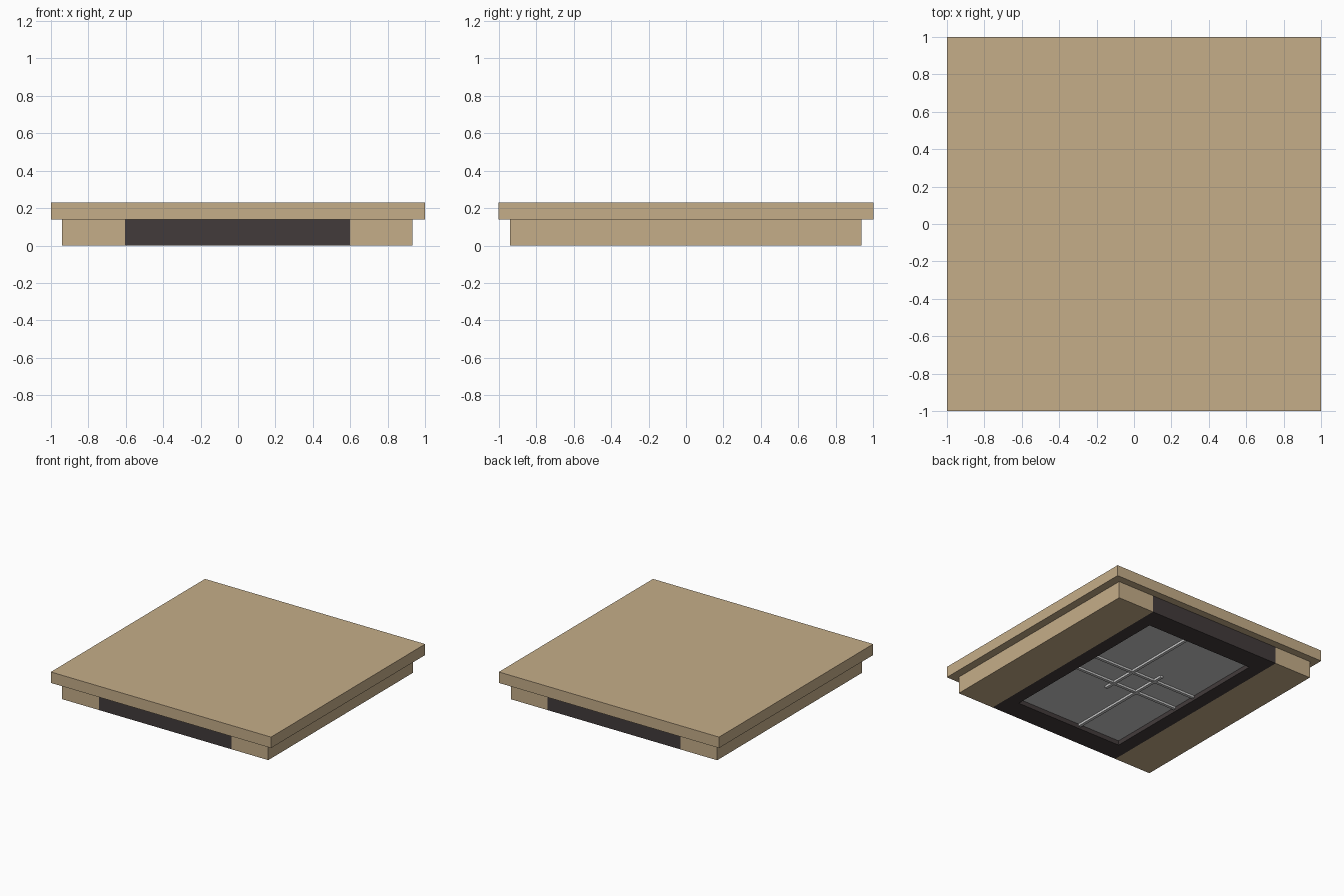
import bpy, bmesh
from mathutils import Vector

if "Cube" in bpy.data.objects:
    bpy.data.objects.remove(bpy.data.objects["Cube"])


def material(name, rgb):
    m = bpy.data.materials.new(name)
    m.diffuse_color = (*rgb, 1)
    m.use_nodes = True
    m.node_tree.nodes["Principled BSDF"].inputs["Base Color"].default_value = m.diffuse_color
    return m


wood = material("tan_wood", (0.56, 0.42, 0.25))
dark = material("dark_frame", (0.055, 0.044, 0.044))


def box(name, lo, hi, mat=None, pocket=None):
    """Box between two corners; pocket = (half x, half y, depth) sunk into the underside."""
    lo, hi = Vector(lo), Vector(hi)
    bm = bmesh.new()
    bmesh.ops.create_cube(bm, size=1)
    for v in bm.verts:
        v.co = Vector([(lo[i] + hi[i]) / 2 + v.co[i] * (hi[i] - lo[i]) for i in range(3)])
    if pocket:
        px, py, depth = pocket
        bm.normal_update()
        floor = min(bm.faces, key=lambda f: f.calc_center_median().z)
        bmesh.ops.inset_region(bm, faces=[floor], thickness=0.05)
        for v in floor.verts:
            v.co.x = px if v.co.x > 0 else -px
            v.co.y = py if v.co.y > 0 else -py
        sunk = bmesh.ops.extrude_discrete_faces(bm, faces=[floor])["faces"][0]
        for v in sunk.verts:
            v.co.z += depth
        bmesh.ops.recalc_face_normals(bm, faces=bm.faces[:])
    mesh = bpy.data.meshes.new(name)
    bm.to_mesh(mesh)
    bm.free()
    if mat:
        mesh.materials.append(mat)
    obj = bpy.data.objects.new(name, mesh)
    bpy.context.collection.objects.link(obj)
    return obj


# Overhanging top slab
box("top_slab", (-1, -1, 0.14), (1, 1, 0.23), wood)

# Wooden side blocks either side of the dark frame
box("side_block_left", (-0.94, -0.94, 0), (-0.605, 0.938, 0.14), wood)
box("side_block_right", (0.6, -0.94, 0), (0.933, 0.938, 0.14), wood)

# Dark centre frame with a shallow rectangular recess underneath
PX, PY, DEPTH = 0.49, 0.765, 0.045
box("centre_frame", (-0.605, -0.94, 0), (0.6, 0.938, 0.14), dark, (PX, PY, DEPTH))

# Grey panel lining the recess
box("recess_panel", (-PX, -PY, 0.037), (PX, PY, DEPTH), None)

# Crossing bars on the panel: two full-width, two staggered lengthways
W, Z0, Z1 = 0.012, 0.02, 0.038
for side, s in (("a", 1), ("b", -1)):
    c = 0.108 * s
    box("cross_bar_" + side, (-PX, c - W, Z0), (PX, c + W, Z1))
    y0, y1 = sorted((-0.195 * s, PY * s))
    box("long_bar_" + side, (c - W, y0, Z0 - 0.001), (c + W, y1, Z1))
